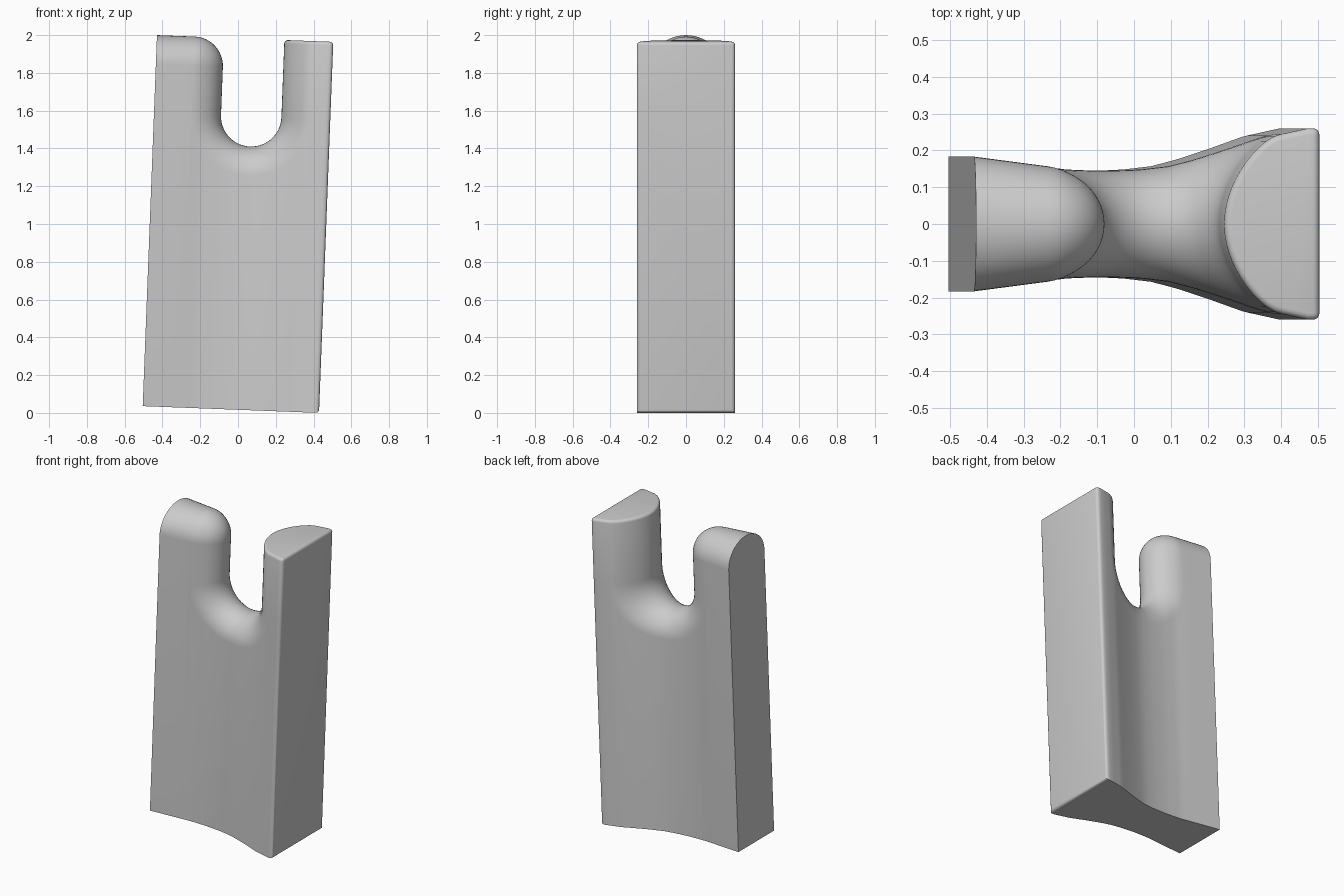
import bpy, bmesh
from math import sin, cos, pi, radians

cube = bpy.data.objects.get("Cube")
if cube:
    bpy.data.objects.remove(cube, do_unlink=True)

W, H = 0.467, 1.9655            # half width and height
ROUND = 0.155                   # depth of the rounded rim
SLOT_X, SLOT_Z, SLOT_R = 0.048, 1.555, 0.16
TILT = radians(2.2)

# half thickness across the width
PLAN = [(-W, .183), (-.2, .148), (-.1, .144), (0, .147), (.085, .157),
        (.16, .177), (.235, .202), (.335, .238), (.435, .26), (W, .26)]


def thickness(x):
    for (x0, t0), (x1, t1) in zip(PLAN, PLAN[1:]):
        if x <= x1:
            return t0 + (t1 - t0) * (x - x0) / (x1 - x0)
    return PLAN[-1][1]


# rim stations: x, z and inward direction, along arm top, corner, slot, prong
left_wall = SLOT_X - SLOT_R
right_wall = SLOT_X + SLOT_R
corner_x = left_wall - ROUND
block_x = right_wall + ROUND
stations = [(-W + (corner_x + W) * i / 4, H, 0, -1) for i in range(4)]
for i in range(13):
    a = pi / 2 * (1 - i / 12)
    stations.append((corner_x + ROUND * cos(a), H - ROUND + ROUND * sin(a), -cos(a), -sin(a)))
for i in range(29):
    a = pi + pi * i / 28
    stations.append((SLOT_X + SLOT_R * cos(a), SLOT_Z + SLOT_R * sin(a), cos(a), sin(a)))
stations.append((right_wall, H, 1, 0))

bm = bmesh.new()
STEPS = 12


def section(x, z, nx, nz):
    """Closed loop: up the front, over the rounded rim, down the back."""
    pts = []
    for k in range(-STEPS, STEPS + 1):
        a = pi / 2 * k / STEPS
        d = ROUND * (1 - cos(a))
        px = x + nx * d
        pts.append((px, thickness(px) * sin(a), z + nz * d))
    px, py = pts[-1][0], pts[-1][1]
    pts = [(px, -py, 0)] + pts + [(px, py, 0)]
    return [bm.verts.new(p) for p in pts]


def bridge(a, b, skip=()):
    n = len(a)
    for k in range(n):
        if k not in skip:
            m = (k + 1) % n
            bm.faces.new((a[k], b[k], b[m], a[m]))


# body with slot
loops = [section(*s) for s in stations]
n = len(loops[0])
for a, b in zip(loops, loops[1:]):
    same = abs(a[0].co.x - b[0].co.x) < 1e-6
    bridge(a, b, (0, n - 2, n - 1) if same else ())
bm.faces.new(loops[0])

# thick prong side
block = []
for x in (block_x, .4, .435, W):
    t = thickness(x)
    block.append([bm.verts.new((x, s * t, z)) for s, z in
                  ((-1, 0), (-1, SLOT_Z), (-1, H), (1, H), (1, SLOT_Z), (1, 0))])
for a, b in zip(block, block[1:]):
    bridge(a, b, (2,))
end = bm.faces.new(block[-1])
cap = bm.faces.new(loops[-1][1:-1] + [c[3] for c in block[1:]] + [c[2] for c in block[:0:-1]])

bmesh.ops.remove_doubles(bm, verts=bm.verts, dist=1e-5)
bmesh.ops.recalc_face_normals(bm, faces=bm.faces)

# softened edges of the prong top and the outer end
rim = [e for e in bm.edges
       if all(v.co.z > H - 1e-4 and v.co.x > right_wall - 1e-4 for v in e.verts)
       or all(v.co.x > W - 1e-4 for v in e.verts) and abs(e.verts[0].co.y - e.verts[1].co.y) < 1e-4
       or all(v.co.x > W - 1e-4 and v.co.z < 1e-4 for v in e.verts)]
bmesh.ops.bevel(bm, geom=rim, offset=0.018, segments=4, profile=0.5, affect='EDGES', clamp_overlap=True)

mesh = bpy.data.meshes.new("slotted_block")
bm.to_mesh(mesh)
bm.free()
obj = bpy.data.objects.new("slotted_block", mesh)
bpy.context.collection.objects.link(obj)
obj.rotation_euler = (0, TILT, 0)
obj.location = (-H * sin(TILT) / 2, 0, W * sin(TILT))

# plain grey
mat = bpy.data.materials.new("plain_grey")
grey = (0.6, 0.6, 0.6, 1)
mat.use_nodes = True
mat.diffuse_color = grey
mat.node_tree.nodes["Principled BSDF"].inputs["Base Color"].default_value = grey
mesh.materials.append(mat)

bpy.context.view_layer.objects.active = obj
obj.select_set(True)
bpy.ops.object.shade_smooth_by_angle(angle=radians(35))
